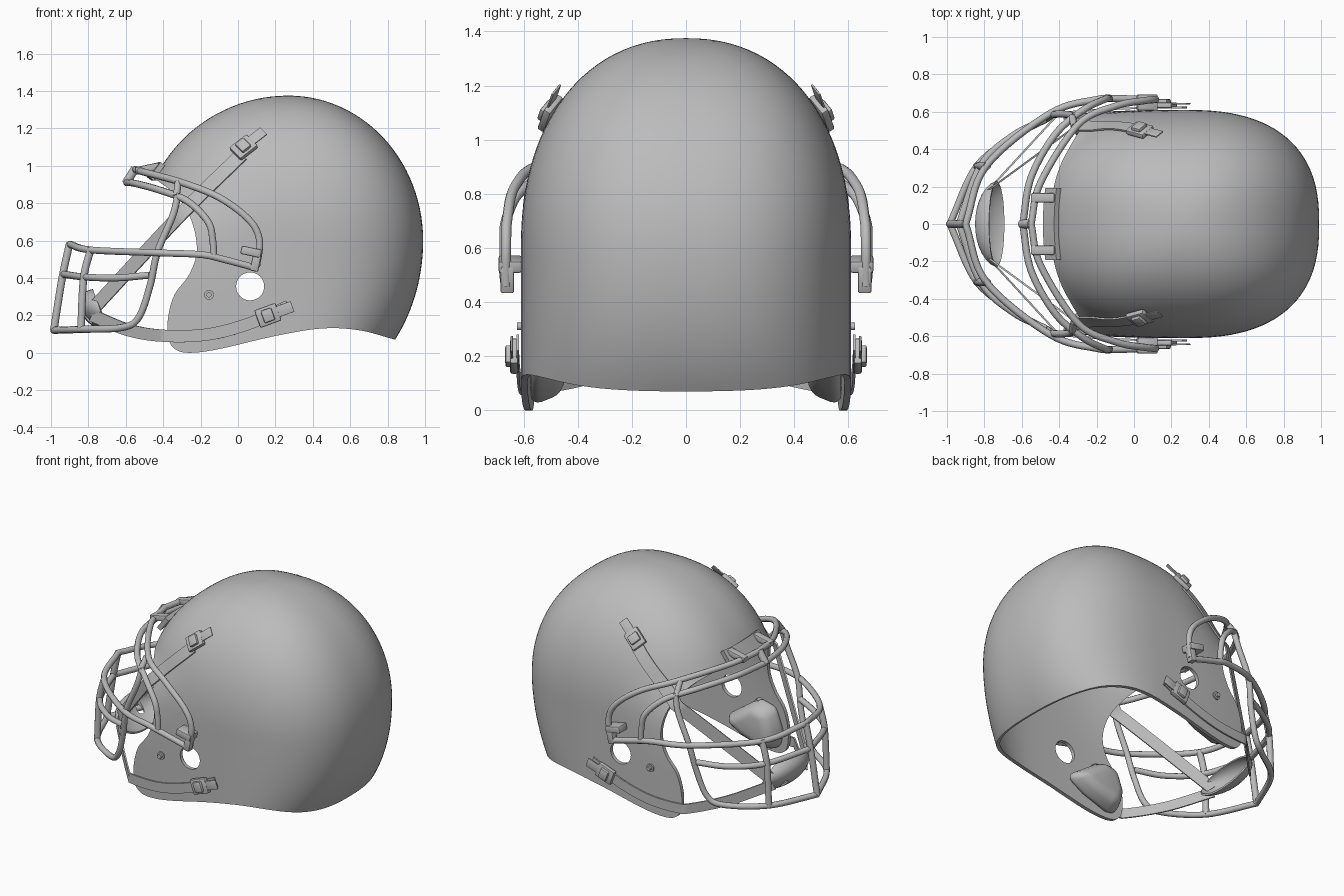
import bpy, bmesh
from math import pi, sin, cos, sqrt, copysign, radians
from mathutils import Vector, Matrix

if "Cube" in bpy.data.objects:
    bpy.data.objects.remove(bpy.data.objects["Cube"])

grey = bpy.data.materials.new("plain_grey")
grey.use_nodes = True
grey.diffuse_color = (0.5, 0.5, 0.5, 1)
grey.node_tree.nodes["Principled BSDF"].inputs["Base Color"].default_value = (0.5, 0.5, 0.5, 1)

XC, ZC = 0.27, 0.6


# ---- helpers ----
def link(name, data):
    ob = bpy.data.objects.new(name, data)
    bpy.context.collection.objects.link(ob)
    return ob


def mesh_object(name, bm):
    bmesh.ops.recalc_face_normals(bm, faces=bm.faces)
    me = bpy.data.meshes.new(name)
    bm.to_mesh(me)
    bm.free()
    return link(name, me)


def finish(ob, mirror=False, angle=40):
    """Bake modifiers or curve to a mesh, colour it and smooth it."""
    if mirror:
        m = ob.modifiers.new("mirror", "MIRROR")
        m.use_axis = (False, True, False)
        m.use_mirror_merge = False
    dg = bpy.context.evaluated_depsgraph_get()
    me = bpy.data.meshes.new_from_object(ob.evaluated_get(dg), depsgraph=dg)
    name = ob.name
    bpy.data.objects.remove(ob)
    me.materials.clear()
    me.materials.append(grey)
    new = link(name, me)
    bpy.ops.object.select_all(action="DESELECT")
    new.select_set(True)
    bpy.context.view_layer.objects.active = new
    bpy.ops.object.shade_smooth_by_angle(angle=radians(angle))
    return new


def spline(pts, n=8):
    """Catmull-Rom samples through the points."""
    p = [Vector(q) for q in pts]
    p = [2 * p[0] - p[1]] + p + [2 * p[-1] - p[-2]]
    out = []
    for a, b, c, d in zip(p, p[1:], p[2:], p[3:]):
        for i in range(n):
            t = i / n
            out.append(0.5 * (2 * b + (c - a) * t + (2 * a - 5 * b + 4 * c - d) * t * t
                              + (3 * b - a - 3 * c + d) * t ** 3))
    return out + [p[-2]]


def flip(v):
    return Vector((v[0], -v[1], v[2]))


def dims(z, inset=0):
    """Half width, front length and rear length of the shell at a height."""
    t = min(1, abs(z - ZC) / (0.775 - inset))
    wide, long = (1 - t ** 2.2) ** (1 / 2.2), sqrt(1 - t * t)
    if z < ZC:
        wide, long = 1, sqrt(1 - ((ZC - z) / 0.868) ** 2)
    s = max(0, min(1, (0.9 - z) / 0.6))
    front = 0.79 * (long if z > ZC else 1) + 0.8 * s * s * (3 - 2 * s)
    return (0.61 - inset) * wide, front - inset * (long if z > ZC else 1), (0.72 - inset) * long


def shell_y(x, z, lift=0.0):
    h, f, r = dims(z)
    u = min(1, abs(x - XC) / (r if x > XC else f))
    return h * (1 - u ** 2.5) ** 0.4 + lift


def dome(name, inset, bottom):
    """Closed helmet-shaped solid."""
    bm = bmesh.new()
    levels = [bottom + (ZC - bottom) * i / 16 for i in range(16)]
    levels += [ZC + (0.775 - inset) * sin(pi / 2 * i / 28) for i in range(28)]
    rings = []
    for z in levels:
        h, f, r = dims(z, inset)
        ring = []
        for k in range(96):
            c, s = cos(2 * pi * k / 96), sin(2 * pi * k / 96)
            x = copysign(abs(c) ** 0.8, c) * (r if c > 0 else f)
            ring.append(bm.verts.new((XC + x, copysign(abs(s) ** 0.8, s) * h, z)))
        rings.append(ring)
    for a, b in zip(rings, rings[1:]):
        for k in range(96):
            j = (k + 1) % 96
            bm.faces.new((a[k], a[j], b[j], b[k]))
    bm.faces.new(rings[0])
    tip = bm.verts.new((XC, 0, 1.375 - inset))
    for k in range(96):
        bm.faces.new((rings[-1][k], rings[-1][(k + 1) % 96], tip))
    return mesh_object(name, bm)


def prism(name, outline, y0, y1):
    """Side outline (x, z) extruded across y."""
    bm = bmesh.new()
    face = bm.faces.new([bm.verts.new((p[0], y0, p[1])) for p in outline])
    new = bmesh.ops.extrude_face_region(bm, geom=[face])["geom"]
    bmesh.ops.translate(bm, vec=(0, y1 - y0, 0), verts=[v for v in new if isinstance(v, bmesh.types.BMVert)])
    return mesh_object(name, bm)


def circle(x, z, r, n=32):
    return [(x + r * cos(2 * pi * k / n), z + r * sin(2 * pi * k / n)) for k in range(n)]


def tube(name, pts, across=False, r=0.019):
    """Round bar; runs across the middle, or repeats on both sides."""
    path = spline(pts)
    paths = [[flip(v) for v in reversed(path)] + path[1:]] if across else [path, [flip(v) for v in path]]
    cu = bpy.data.curves.new(name, "CURVE")
    cu.dimensions, cu.bevel_depth, cu.bevel_resolution, cu.use_fill_caps = "3D", r, 3, True
    for path in paths:
        sp = cu.splines.new("POLY")
        sp.points.add(len(path) - 1)
        for q, v in zip(sp.points, path):
            q.co = (*v, 1)
    finish(link(name, cu))


def ribbon(name, path, y_at, width):
    """Flat strap following a side path, with depth from y_at(x, z)."""
    bm = bmesh.new()
    p = spline([(x, 0, z) for x, z in path], 12)
    rows = []
    for i, c in enumerate(p):
        t = (p[min(i + 1, len(p) - 1)] - p[max(i - 1, 0)]).normalized()
        side = Vector((-t.z, 0, t.x)) * width / 2
        rows.append([bm.verts.new((q.x, y_at(q.x, q.z), q.z)) for q in (c - side, c, c + side)])
    for a, b in zip(rows, rows[1:]):
        for k in (0, 1):
            bm.faces.new((a[k], a[k + 1], b[k + 1], b[k]))
    ob = mesh_object(name, bm)
    m = ob.modifiers.new("thick", "SOLIDIFY")
    m.thickness, m.offset = 0.01, 0
    finish(ob, True)


def block(name, centre, size, turn=Matrix(), bevel=0.008, mirror=True):
    bm = bmesh.new()
    bmesh.ops.create_cube(bm, size=1, matrix=Matrix.Translation(centre) @ turn @ Matrix.Diagonal((*size, 1)))
    ob = mesh_object(name, bm)
    b = ob.modifiers.new("bevel", "BEVEL")
    b.width, b.segments = bevel, 2
    finish(ob, mirror)


def on_shell(x, z, angle, lift):
    """Place and turn matrix for a part lying on the shell."""
    e = 0.01
    n = Vector((-(shell_y(x + e, z) - shell_y(x - e, z)) / (2 * e), 1,
                -(shell_y(x, z + e) - shell_y(x, z - e)) / (2 * e))).normalized()
    t = Vector((cos(angle), 0, sin(angle)))
    t = (t - n * t.dot(n)).normalized()
    turn = Matrix((t, n, t.cross(n))).transposed().to_4x4()
    return Vector((x, shell_y(x, z), z)) + n * lift, turn


# ---- shell with face opening, curved hem and ear holes ----
edge = spline([(-0.43, 0.92), (-0.33, 0.84), (-0.25, 0.71), (-0.22, 0.55), (-0.26, 0.42), (-0.34, 0.31),
               (-0.375, 0.18), (-0.37, 0.07), (-0.33, 0.015), (-0.25, 0), (-0.1, 0.02), (0.2, 0.09),
               (0.45, 0.13), (0.65, 0.12), (0.84, 0.07)], 5)
outline = [(-2, 0.92)] + [tuple(v) for v in edge] + [(1.5, -0.2), (1.5, -1), (-2, -1)]
shell = dome("helmet_shell", 0, -0.05)
cutters = [dome("inner_cutter", 0.025, -0.12), prism("opening_cutter", outline, -1, 1),
           prism("ear_cutter", circle(0.065, 0.355, 0.075), -1, 1)]
for c in cutters:
    c.hide_render = True
    m = shell.modifiers.new("cut", "BOOLEAN")
    m.operation, m.solver, m.object = "DIFFERENCE", "EXACT", c
finish(shell, angle=35)
for c in cutters:
    bpy.data.objects.remove(c)

# ---- padded jaw cushions ----
pad = prism("jaw_pad", [(0.1, 0.17), (-0.17, 0.36), (-0.3, 0.33), (-0.36, 0.16), (-0.33, 0.03),
                        (-0.24, 0.015), (-0.05, 0.08)], 0.45, 0.575)
for v in pad.data.vertices:
    if v.co.y < 0.5:
        v.co.x += (-0.16 - v.co.x) * 0.3
        v.co.z += (0.18 - v.co.z) * 0.3
b = pad.modifiers.new("round", "BEVEL")
b.width, b.segments = 0.045, 4
finish(pad, True, 60)

# ---- face guard bars ----
tube("upper_brow_bar", [(-0.55, 0, 0.98), (-0.5, 0.22, 0.965), (-0.3, 0.53, 0.91), (-0.1, 0.63, 0.83),
                        (0.06, 0.66, 0.71), (0.115, 0.665, 0.6), (0.1, 0.665, 0.46)], True)
tube("lower_brow_bar", [(-0.595, 0, 0.91), (-0.55, 0.25, 0.905), (-0.42, 0.48, 0.87), (-0.27, 0.61, 0.81),
                        (-0.16, 0.665, 0.7), (-0.135, 0.67, 0.6), (-0.13, 0.67, 0.52)], True)
tube("brow_centre_link", [(-0.6, 0, 0.905), (-0.55, 0, 0.985)], r=0.024)
tube("brow_side_link", [(-0.33, 0.575, 0.835), (-0.32, 0.52, 0.91)])
tube("top_jaw_bar", [(-0.9, 0, 0.58), (-0.79, 0.31, 0.55), (-0.45, 0.59, 0.535), (-0.2, 0.665, 0.525),
                     (-0.08, 0.67, 0.5), (0.09, 0.665, 0.455)], True)
tube("middle_jaw_bar", [(-0.935, 0, 0.42), (-0.82, 0.31, 0.405), (-0.65, 0.47, 0.4), (-0.47, 0.56, 0.415)], True)
tube("bottom_jaw_bar", [(-0.985, 0, 0.12), (-0.84, 0.31, 0.125), (-0.62, 0.48, 0.135), (-0.53, 0.53, 0.19),
                        (-0.47, 0.56, 0.36), (-0.43, 0.585, 0.54), (-0.35, 0.585, 0.73), (-0.32, 0.57, 0.85)], True)
tube("centre_upright", [(-0.9, 0, 0.585), (-0.94, 0, 0.4), (-0.985, 0, 0.12)], r=0.021)
tube("side_upright", [(-0.785, 0.31, 0.56), (-0.825, 0.31, 0.4), (-0.84, 0.31, 0.12)], r=0.021)

# ---- guard clamps ----
tilt = Matrix.Rotation(radians(12), 4, "Y")
block("side_clamp", (0.07, 0.65, 0.54), (0.11, 0.085, 0.045), tilt)
block("side_clamp_foot", (0.095, 0.66, 0.485), (0.045, 0.05, 0.1), tilt)
lean = Matrix.Rotation(radians(-42), 4, "Y")
block("brow_clip", (-0.485, 0.14, 0.985), (0.13, 0.05, 0.04), Matrix.Rotation(radians(-12), 4, "Y"))
bm = bmesh.new()
rows = []
for i in range(13):
    y = -0.19 + 0.38 * i / 12
    rows.append([bm.verts.new((x + 0.35 * y * y, y, z)) for x, z in ((-0.475, 0.93), (-0.415, 1.01))])
for a, c in zip(rows, rows[1:]):
    bm.faces.new((*a, c[1], c[0]))
bumper = mesh_object("brow_bumper", bm)
m = bumper.modifiers.new("thick", "SOLIDIFY")
m.thickness, m.offset = 0.03, 0
finish(bumper)

# ---- chin cup with vent holes ----
bm = bmesh.new()
bmesh.ops.create_uvsphere(bm, u_segments=32, v_segments=20, radius=1,
                          matrix=Matrix.Translation((-0.71, 0, 0.225)) @ Matrix.Rotation(radians(30), 4, "Y")
                          @ Matrix.Diagonal((0.15, 0.235, 0.105, 1)))
bmesh.ops.bisect_plane(bm, geom=bm.verts[:] + bm.edges[:] + bm.faces[:], plane_co=(-0.735, 0, 0.225),
                       plane_no=(1, 0, 0.35), clear_outer=True)
cup = mesh_object("chin_cup", bm)
m = cup.modifiers.new("thick", "SOLIDIFY")
m.thickness = 0.012
holes = []
for y in (-0.09, 0.09):
    bm = bmesh.new()
    bmesh.ops.create_cone(bm, cap_ends=True, segments=20, radius1=0.025, radius2=0.025, depth=0.3,
                          matrix=Matrix.Translation((-0.8, y, 0.12)))
    h = mesh_object("vent_cutter", bm)
    h.hide_render = True
    holes.append(h)
    m = cup.modifiers.new("vent", "BOOLEAN")
    m.operation, m.solver, m.object = "DIFFERENCE", "EXACT", h
finish(cup)
for h in holes:
    bpy.data.objects.remove(h)


# ---- chin straps, buckles and bolts ----
def strap_y(start_x, start_y, join):
    def y_at(x, z):
        if x > join[0]:
            return shell_y(x, z, 0.012)
        t = (x - start_x) / (join[0] - start_x)
        return start_y + (shell_y(*join, 0.012) - start_y) * t
    return y_at


ribbon("upper_strap", [(-0.78, 0.23), (-0.3, 0.745), (0.02, 1.06)], strap_y(-0.78, 0.18, (-0.3, 0.745)), 0.07)
ribbon("lower_strap", [(-0.78, 0.2), (-0.58, 0.12), (-0.38, 0.09), (-0.15, 0.1), (0.07, 0.16), (0.27, 0.25)],
       strap_y(-0.78, 0.18, (-0.4, 0.09)), 0.065)
for name, x, z, a in (("upper", 0.035, 1.085, radians(45)), ("lower", 0.16, 0.2, radians(20))):
    place, turn = on_shell(x, z, a, 0.025)
    block(name + "_buckle", place, (0.12, 0.03, 0.1), turn)
    block(name + "_buckle_bar", place + turn @ Vector((0, 0.018, 0)), (0.06, 0.03, 0.07), turn)
    block(name + "_strap_tab", place + turn @ Vector((0.09, 0.008, 0)), (0.1, 0.008, 0.06), turn, 0.002)
for r, y in ((0.026, 0.6), (0.014, 0.615)):
    finish(prism("cheek_bolt", circle(-0.155, 0.31, r, 20), 0.54, y + 0.01), True)
